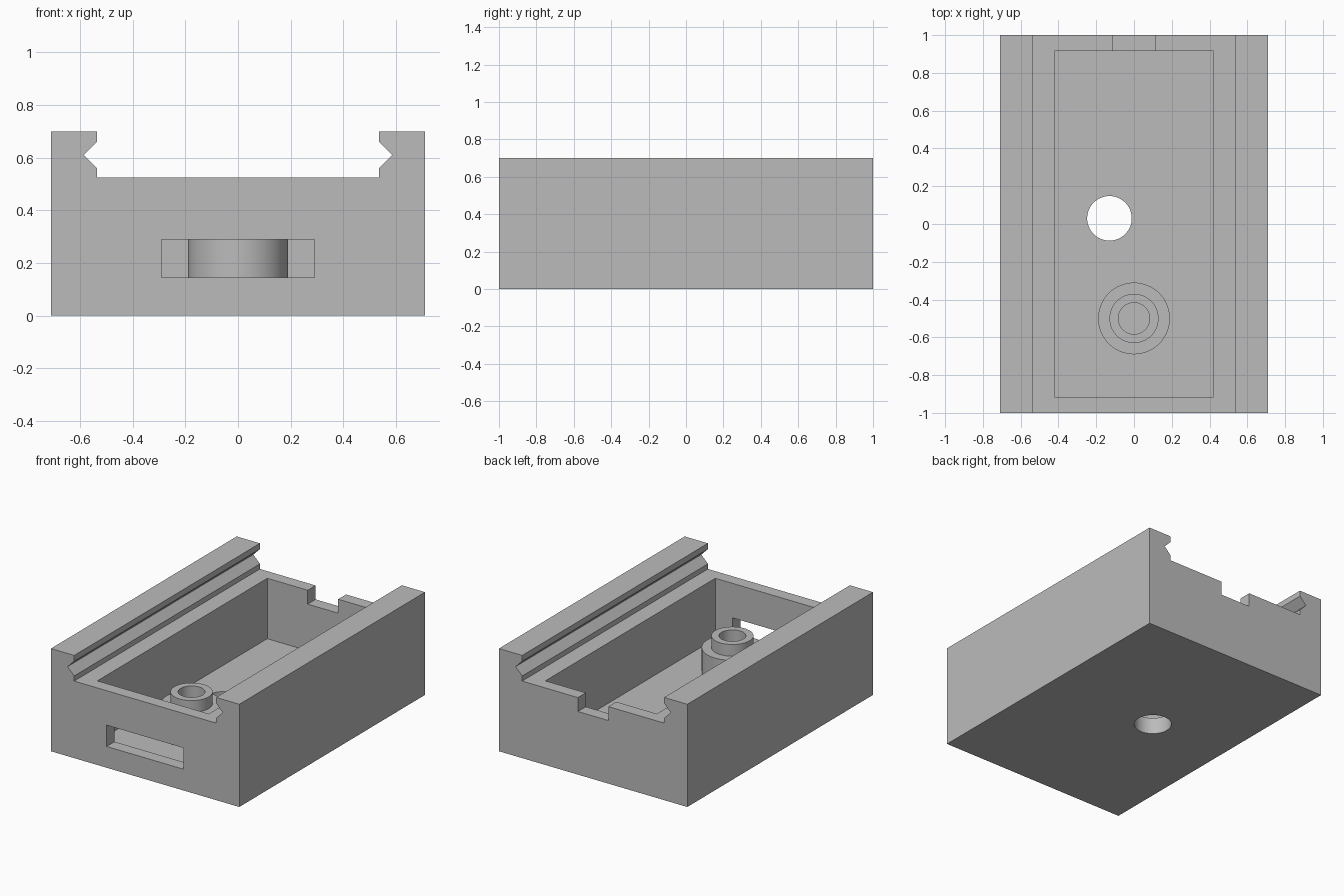
import bpy
import bmesh
import math

cube = bpy.data.objects.get("Cube")
if cube:
    bpy.data.objects.remove(cube, do_unlink=True)

WIDTH, LENGTH, HEIGHT = 0.71, 1.0, 0.70   # half width, half length, full height
LEDGE, FLOOR = 0.525, 0.113               # ledge under the rails, pocket floor
POCKET_X, POCKET_Y = 0.42, 0.915

grey = bpy.data.materials.new("plain grey")
grey.use_nodes = True
colour = (0.5, 0.5, 0.5, 1)
grey.diffuse_color = colour
grey.node_tree.nodes["Principled BSDF"].inputs["Base Color"].default_value = colour


def make_object(name, bm):
    bmesh.ops.recalc_face_normals(bm, faces=bm.faces)
    mesh = bpy.data.meshes.new(name)
    bm.to_mesh(mesh)
    bm.free()
    mesh.materials.append(grey)
    obj = bpy.data.objects.new(name, mesh)
    bpy.context.collection.objects.link(obj)
    return obj


def box(name, low, high):
    bm = bmesh.new()
    bmesh.ops.create_cube(bm, size=1)
    for v in bm.verts:
        v.co = [(a + b) / 2 + c * (b - a) for a, b, c in zip(low, high, v.co)]
    return make_object(name, bm)


def smooth(obj):
    bpy.ops.object.select_all(action="DESELECT")
    obj.select_set(True)
    bpy.context.view_layer.objects.active = obj
    bpy.ops.object.shade_smooth_by_angle(angle=math.radians(30))


# Body: one cross-section with grooved rails, swept along the length
half = [(WIDTH, 0), (WIDTH, HEIGHT), (0.535, HEIGHT), (0.535, 0.66),
        (0.585, 0.61), (0.535, 0.56), (0.535, LEDGE)]
section = half + [(-x, z) for x, z in reversed(half)]
bm = bmesh.new()
face = bm.faces.new([bm.verts.new((x, -LENGTH, z)) for x, z in section])
swept = bmesh.ops.extrude_face_region(bm, geom=[face])["geom"]
bmesh.ops.translate(bm, vec=(0, 2 * LENGTH, 0),
                    verts=[g for g in swept if isinstance(g, bmesh.types.BMVert)])
body = make_object("housing_body", bm)

# Cutters: pocket, front slot, rear notch and round hole in the floor
cutters = [
    box("pocket_cutter", (-POCKET_X, -POCKET_Y, FLOOR), (POCKET_X, POCKET_Y, 0.9)),
    box("front_slot_cutter", (-0.29, -1.1, 0.145), (0.29, -0.8, 0.29)),
    box("rear_notch_cutter", (-0.115, 0.8, 0.43), (0.115, 1.1, 0.9)),
]
bm = bmesh.new()
bmesh.ops.create_cone(bm, cap_ends=True, segments=64, radius1=0.118,
                      radius2=0.118, depth=0.5)
bmesh.ops.translate(bm, vec=(-0.13, 0.03, 0.1), verts=bm.verts)
cutters.append(make_object("floor_hole_cutter", bm))

for cutter in cutters:
    cutter.hide_render = True
    mod = body.modifiers.new(cutter.name, "BOOLEAN")
    mod.operation = "DIFFERENCE"
    mod.solver = "EXACT"
    mod.object = cutter
    bpy.context.view_layer.objects.active = body
    bpy.ops.object.modifier_apply(modifier=mod.name)
for cutter in cutters:
    bpy.data.objects.remove(cutter, do_unlink=True)
smooth(body)

# Stepped post with a blind bore, turned from a profile
profile = [(0.19, FLOOR), (0.19, 0.325), (0.13, 0.325),
           (0.13, 0.405), (0.083, 0.405), (0.083, FLOOR)]
bm = bmesh.new()
verts = [bm.verts.new((r, 0, z)) for r, z in profile]
edges = [bm.edges.new(pair) for pair in zip(verts, verts[1:])]
bmesh.ops.spin(bm, geom=verts + edges, cent=(0, 0, 0), axis=(0, 0, 1),
               angle=math.tau, steps=64, use_duplicate=False)
bmesh.ops.remove_doubles(bm, verts=bm.verts, dist=0.0001)
bmesh.ops.translate(bm, vec=(0, -0.5, 0), verts=bm.verts)
post = make_object("screw_post", bm)
if post.data.polygons[0].normal.length:
    smooth(post)
